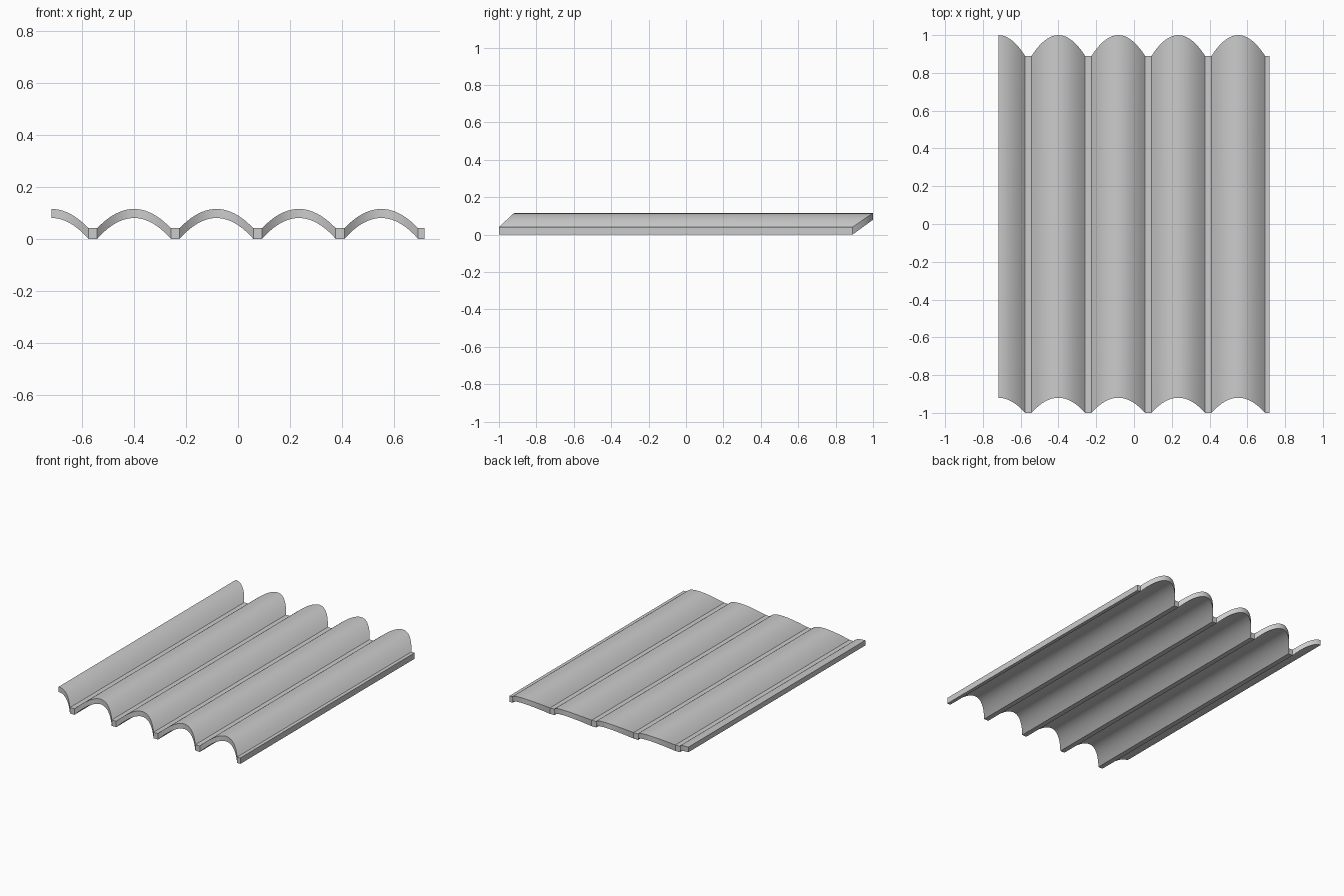
import bpy, bmesh

if "Cube" in bpy.data.objects:
    bpy.data.objects.remove(bpy.data.objects["Cube"])

X0, X1, PERIOD = -0.718, 0.718, 0.3175
HALF = PERIOD / 2
FLAT = 0.017          # half width of the flat valley strip
N = 10                # steps per half wave


def wave(x):
    """Crest height factor: 1 on a crest, 0 in the flat valley."""
    d = (x - X0 + HALF) % PERIOD - HALF
    return max(0.0, 1 - (abs(d) / (HALF - FLAT)) ** 2)


# sample positions across the sheet, starting on a crest
xs = []
for k in range(5):
    crest = X0 + k * PERIOD
    for i in range(-N, N + 1):
        x = crest + (HALF - FLAT) * i / N
        if X0 - 1e-6 <= x <= X1:
            xs.append(x)
xs.append(X1)

# corrugated sheet: top and bottom skins with scalloped ends
bm = bmesh.new()
rows = []
for x in xs:
    h = wave(x)
    front, back = -1 + 0.08 * h, 0.89 + 0.11 * h
    low, high = 0.08 * h, 0.041 + 0.074 * h
    rows.append([bm.verts.new((x, y, z)) for y, z in
                 ((front, low), (back, low), (back, high), (front, high))])
for a, b in zip(rows, rows[1:]):
    for j in range(4):
        k = (j + 1) % 4
        bm.faces.new((a[j], a[k], b[k], b[j]))
bm.faces.new(rows[0])
bm.faces.new(rows[-1])
bmesh.ops.recalc_face_normals(bm, faces=bm.faces)

mesh = bpy.data.meshes.new("corrugated_roof_sheet")
bm.to_mesh(mesh)
bm.free()
sheet = bpy.data.objects.new("corrugated_roof_sheet", mesh)
bpy.context.collection.objects.link(sheet)
bpy.context.view_layer.objects.active = sheet
sheet.select_set(True)
bpy.ops.object.shade_smooth_by_angle(angle=0.52)
